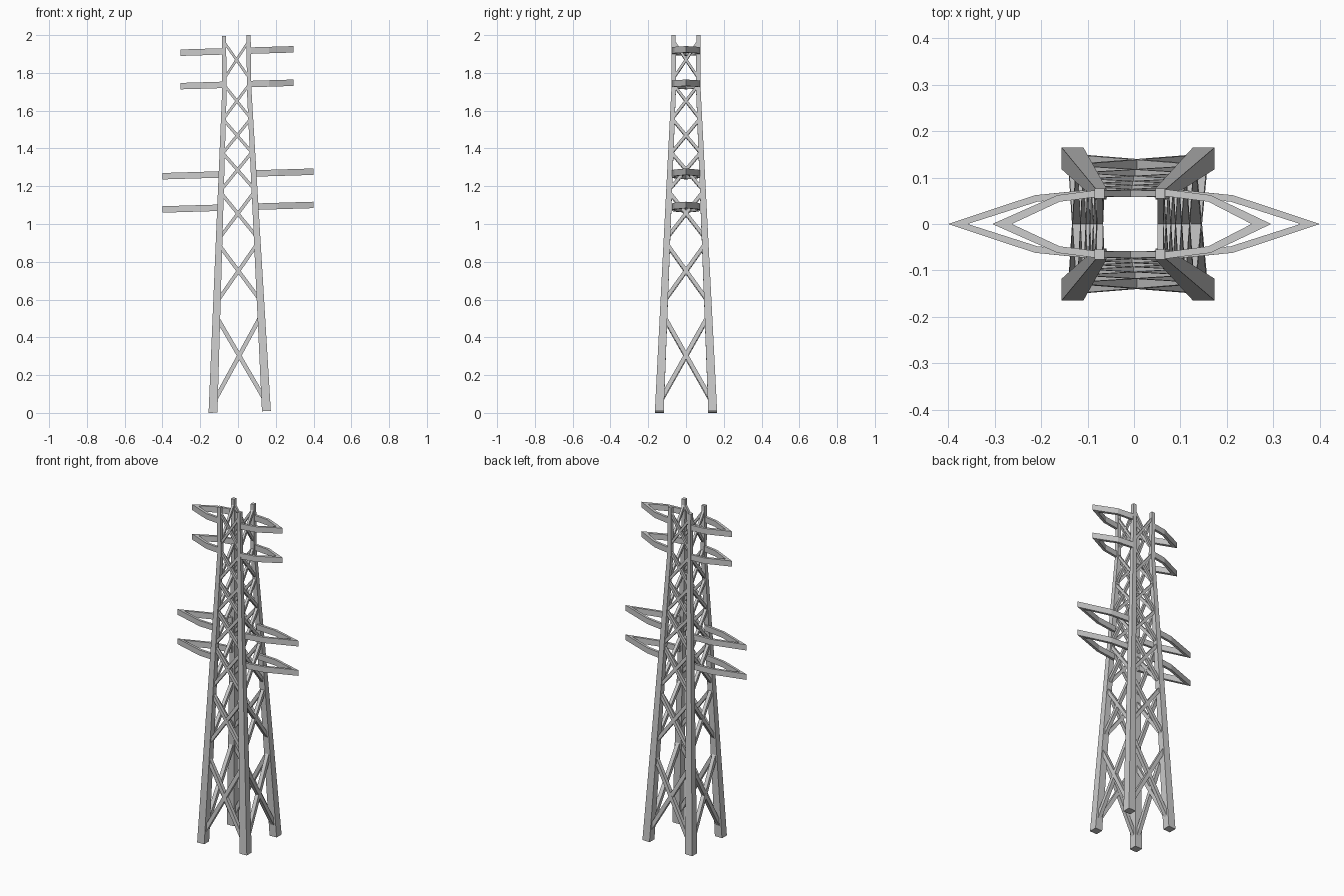
import bpy
from mathutils import Vector

if "Cube" in bpy.data.objects:
    bpy.data.objects.remove(bpy.data.objects["Cube"])

TILT = 0.03            # slight lean of the whole pylon
KINK = 1.72            # height where the legs turn vertical


def lerp(z, a, k, t):
    return a + (k - a) * z / KINK if z < KINK else k + (t - k) * (z - KINK) / (2 - KINK)


def outer(z):
    return lerp(z, 0.165, 0.077, 0.076)


def width(z):
    return lerp(z, 0.047, 0.024, 0.021)


def lean(x, y, z):
    return Vector((x + 0.009 - 0.009 * z, y, z + TILT * x))


def make(name, verts, faces):
    me = bpy.data.meshes.new(name)
    me.from_pydata([tuple(v) for v in verts], [], faces)
    import bmesh
    bm = bmesh.new()
    bm.from_mesh(me)
    bmesh.ops.recalc_face_normals(bm, faces=bm.faces[:])
    bm.to_mesh(me)
    bm.free()
    ob = bpy.data.objects.new(name, me)
    bpy.context.collection.objects.link(ob)
    return ob


def loft(name, rings):
    # Capped tube through four-sided rings
    n = len(rings)
    faces = [(0, 1, 2, 3), tuple(4 * (n - 1) + i for i in range(4))]
    for r in range(n - 1):
        for i in range(4):
            j = (i + 1) % 4
            faces.append((4 * r + i, 4 * r + j, 4 * r + 4 + j, 4 * r + 4 + i))
    return make(name, [v for ring in rings for v in ring], faces)


# Four tapered corner legs
for sx in (-1, 1):
    for sy in (-1, 1):
        rings = []
        for z in (0.005, KINK, 1.998):
            o, i = outer(z), outer(z) - width(z)
            rings.append([lean(sx * a, sy * b, z) for a, b in ((o, o), (i, o), (i, i), (o, i))])
        loft(f"leg_{'left' if sx < 0 else 'right'}_{'front' if sy < 0 else 'back'}", rings)


# Cross braces: visible lower and upper height of each X
def brace(name, z0, z1, side, axis, flip):
    zm = (z0 + z1) / 2
    t = lerp(zm, 0.024, 0.014, 0.013)

    def point(u, z):
        d = side * (outer(z) - width(z) / 2)
        return Vector((u, d, z)) if axis == 'y' else Vector((d, u, z))

    inner0, inner1 = outer(z0) - width(z0), outer(z1) - width(z1)
    a, b = point(-flip * inner0, z0), point(flip * inner1, z1)
    d = b - a
    a, b = a - d * 0.07, b + d * 0.07
    n = Vector((0, 1, 0)) if axis == 'y' else Vector((1, 0, 0))
    s = d.cross(n).normalized() * t / 2
    n = d.cross(s).normalized() * t / 2
    loft(name, [[lean(*(p + q)) for q in (s + n, s - n, -s - n, -s + n)] for p in (a, b)])


spans = [(0.10, 0.48), (0.62, 0.87), (0.95, 1.15), (1.20, 1.365),
         (1.39, 1.54), (1.575, 1.72), (1.79, 1.95)]
for k, (z0, z1) in enumerate(spans):
    for face, side, axis in (("front", -1, 'y'), ("back", 1, 'y'), ("left", -1, 'x'), ("right", 1, 'x')):
        for flip in (-1, 1):
            brace(f"brace_{face}_{k}_{'a' if flip > 0 else 'b'}", z0, z1, side, axis, flip)


# Pointed cross arms: each side is a flat V-shaped loop of bar
def arm(name, z, root, bend, tip, sx):
    h = 0.017
    half_out = [(root, 0.075), (bend, 0.062), (tip, 0.0)]
    half_in = [(root, 0.060), (bend - 0.005, 0.048), (tip - 0.042, 0.0)]
    out = half_out + [(x, -y) for x, y in half_out[1::-1]]
    inn = half_in + [(x, -y) for x, y in half_in[1::-1]]
    rings = []
    for (ox, oy), (ix, iy) in zip(out, inn):
        rings.append([Vector((sx * x, y, z + TILT * sx * x + dz))
                      for x, y, dz in ((ox, oy, h), (ix, iy, h), (ix, iy, -h), (ox, oy, -h))])
    loft(name, rings)


for label, z, root, bend, tip in (("top", 1.916, 0.066, 0.165, 0.30), ("upper", 1.739, 0.066, 0.165, 0.30),
                                  ("middle", 1.265, 0.082, 0.213, 0.40), ("lower", 1.089, 0.085, 0.213, 0.40)):
    for sx in (-1, 1):
        shift = -0.005 * sx if tip < 0.35 else 0
        arm(f"{label}_arm_{'left' if sx < 0 else 'right'}", z, root, bend, tip + shift, sx)
